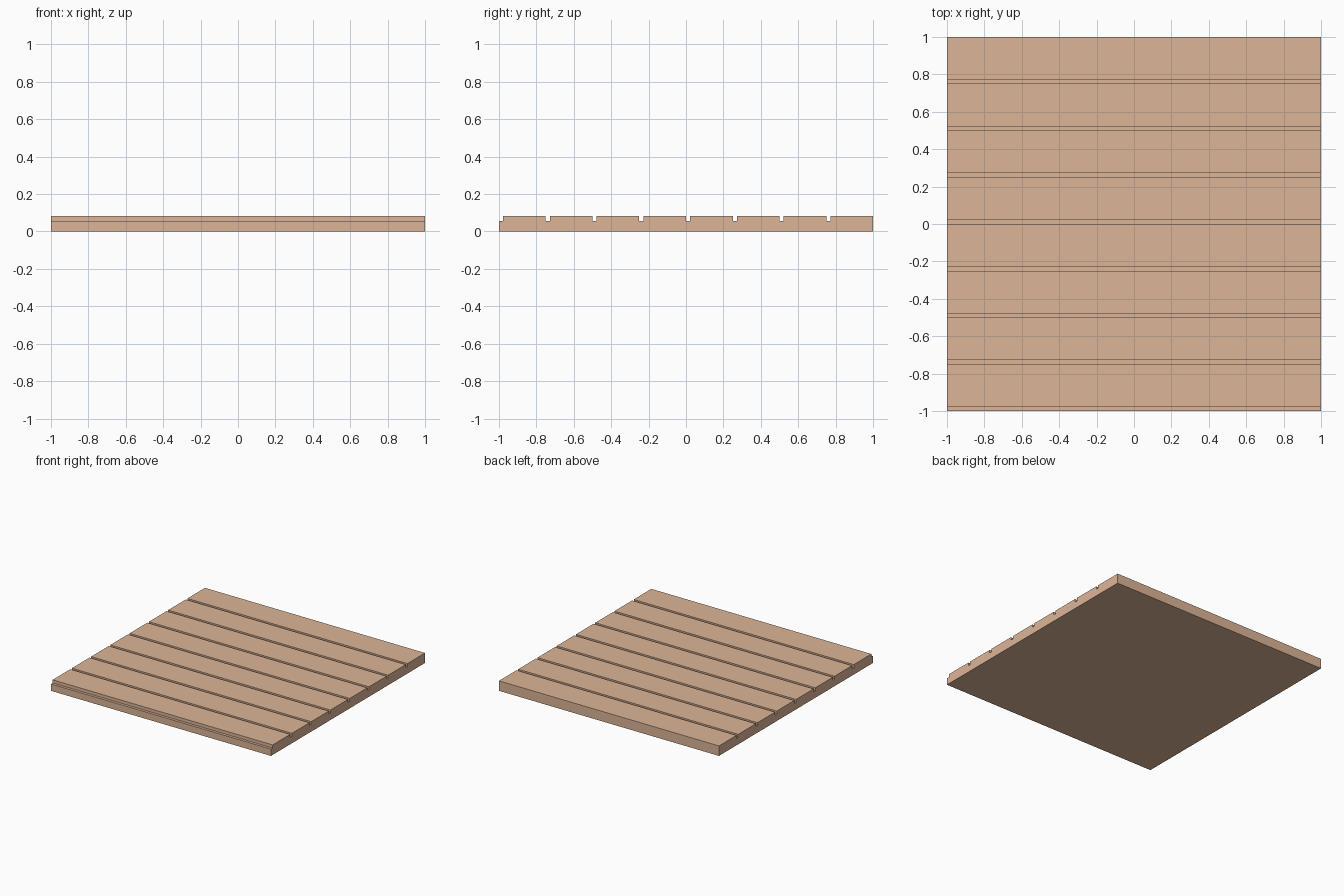
import bpy, bmesh

if "Cube" in bpy.data.objects:
    bpy.data.objects.remove(bpy.data.objects["Cube"])

BOARDS, PITCH, GAP = 8, 0.25, 0.022
TOP, GROOVE = 0.082, 0.056

# Side profile (y, z): flat underside, stepped plank tops with square grooves
profile = [(1, 0), (-1, 0)]
for i in range(BOARDS):
    y = -1 + i * PITCH
    profile += [(y, GROOVE), (y + GAP, GROOVE), (y + GAP, TOP), (y + PITCH, TOP)]

# Extrude the profile across the full width
bm = bmesh.new()
face = bm.faces.new([bm.verts.new((-1, y, z)) for y, z in profile])
ext = bmesh.ops.extrude_face_region(bm, geom=[face])
bmesh.ops.translate(bm, vec=(2, 0, 0),
                    verts=[v for v in ext["geom"] if isinstance(v, bmesh.types.BMVert)])
bmesh.ops.recalc_face_normals(bm, faces=bm.faces)

mesh = bpy.data.meshes.new("plank_floor")
bm.to_mesh(mesh)
bm.free()
floor = bpy.data.objects.new("plank_floor", mesh)
bpy.context.collection.objects.link(floor)

# Warm brown wood
wood = bpy.data.materials.new("wood")
wood.diffuse_color = (0.72, 0.46, 0.31, 1)
wood.use_nodes = True
wood.node_tree.nodes["Principled BSDF"].inputs["Base Color"].default_value = wood.diffuse_color
mesh.materials.append(wood)
